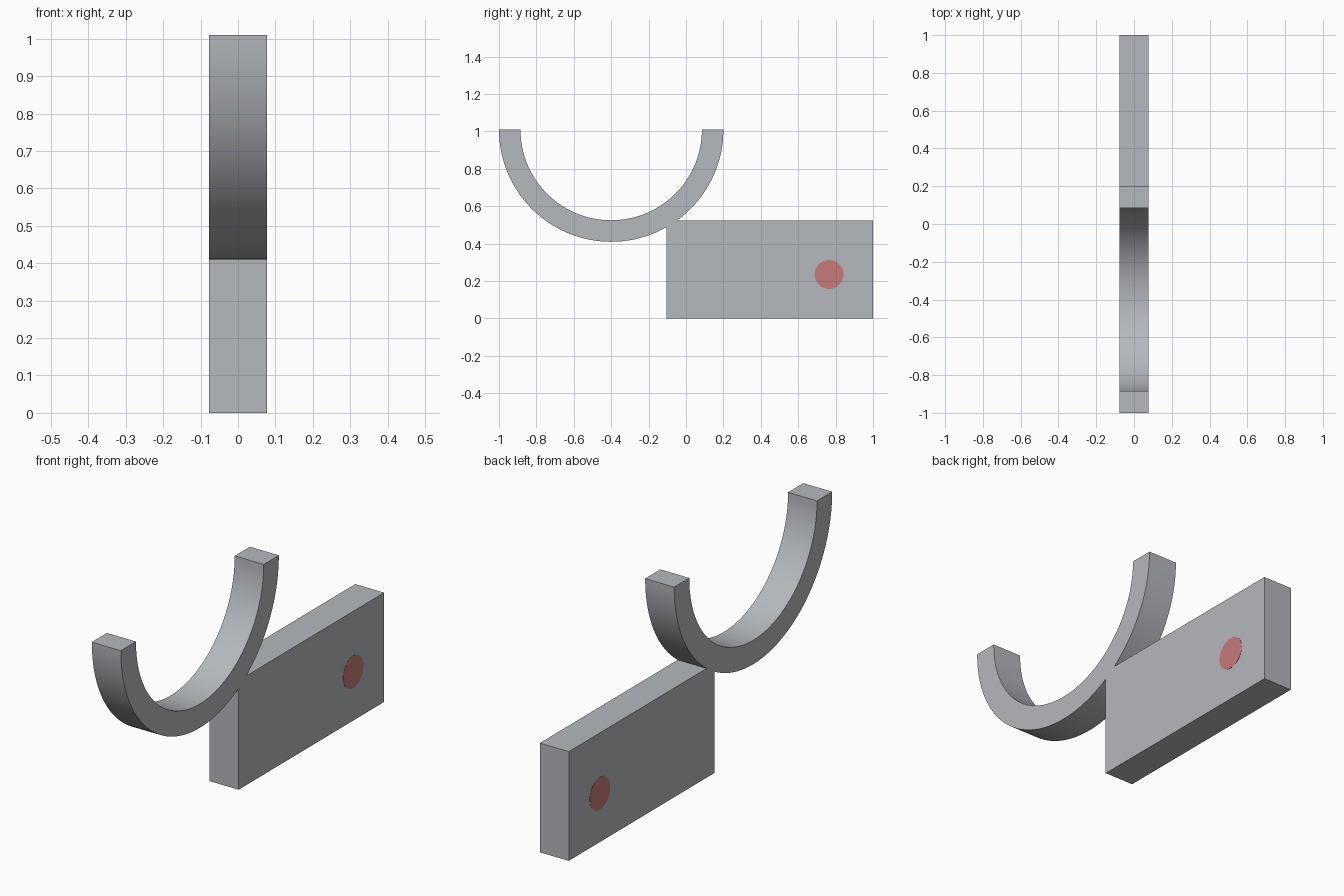
import bpy, bmesh, math

if "Cube" in bpy.data.objects:
    bpy.data.objects.remove(bpy.data.objects["Cube"])

HALF_W = 0.077                        # half thickness along x
CY, CZ, R_OUT, R_IN = -0.4, 1.01, 0.6, 0.485
B_LEFT, B_RIGHT, B_TOP = -0.105, 1.0, 0.525


def material(name, rgb):
    m = bpy.data.materials.new(name)
    m.diffuse_color = (*rgb, 1)
    m.use_nodes = True
    m.node_tree.nodes["Principled BSDF"].inputs["Base Color"].default_value = m.diffuse_color
    return m


def arc(r, a0, a1, n):
    """Points (y, z) on a circle around the cradle centre."""
    return [(CY + r * math.cos(a0 + (a1 - a0) * i / n),
             CZ + r * math.sin(a0 + (a1 - a0) * i / n)) for i in range(n + 1)]


def extrude_profile(name, points, x0, x1, mat):
    """Extrude a closed (y, z) outline from x0 to x1."""
    bm = bmesh.new()
    face = bm.faces.new([bm.verts.new((x0, y, z)) for y, z in points])
    ext = bmesh.ops.extrude_face_region(bm, geom=[face])
    bmesh.ops.translate(bm, vec=(x1 - x0, 0, 0),
                        verts=[v for v in ext["geom"] if isinstance(v, bmesh.types.BMVert)])
    bmesh.ops.recalc_face_normals(bm, faces=bm.faces)
    me = bpy.data.meshes.new(name)
    bm.to_mesh(me)
    bm.free()
    me.materials.append(mat)
    ob = bpy.data.objects.new(name, me)
    bpy.context.collection.objects.link(ob)
    bpy.ops.object.select_all(action='DESELECT')
    ob.select_set(True)
    bpy.context.view_layer.objects.active = ob
    bpy.ops.object.shade_smooth_by_angle(angle=math.radians(20))
    return ob


grey = material("grey", (0.46, 0.48, 0.51))
red = material("muted red", (0.57, 0.195, 0.195))

# Half-ring cradle merged with the block in a single outline
a_left = -math.acos((B_LEFT - CY) / R_OUT)        # arc meets block's end wall
a_top = math.asin((B_TOP - CZ) / R_OUT)           # arc meets block's top
outline = arc(R_OUT, -math.pi, a_left, 56)
outline += [(B_LEFT, 0), (B_RIGHT, 0), (B_RIGHT, B_TOP)]
outline += arc(R_OUT, a_top, 0, 28)
outline += arc(R_IN, 0, -math.pi, 80)
extrude_profile("cradle_and_block", outline, -HALF_W, HALF_W, grey)

# Flush round spots on both sides of the block
spot = [(0.765 + 0.077 * math.cos(t), 0.235 + 0.077 * math.sin(t))
        for t in (2 * math.pi * i / 48 for i in range(48))]
for side, x in (("right", HALF_W), ("left", -HALF_W)):
    extrude_profile(f"{side}_spot", spot, x - 0.001, x + 0.001, red)
